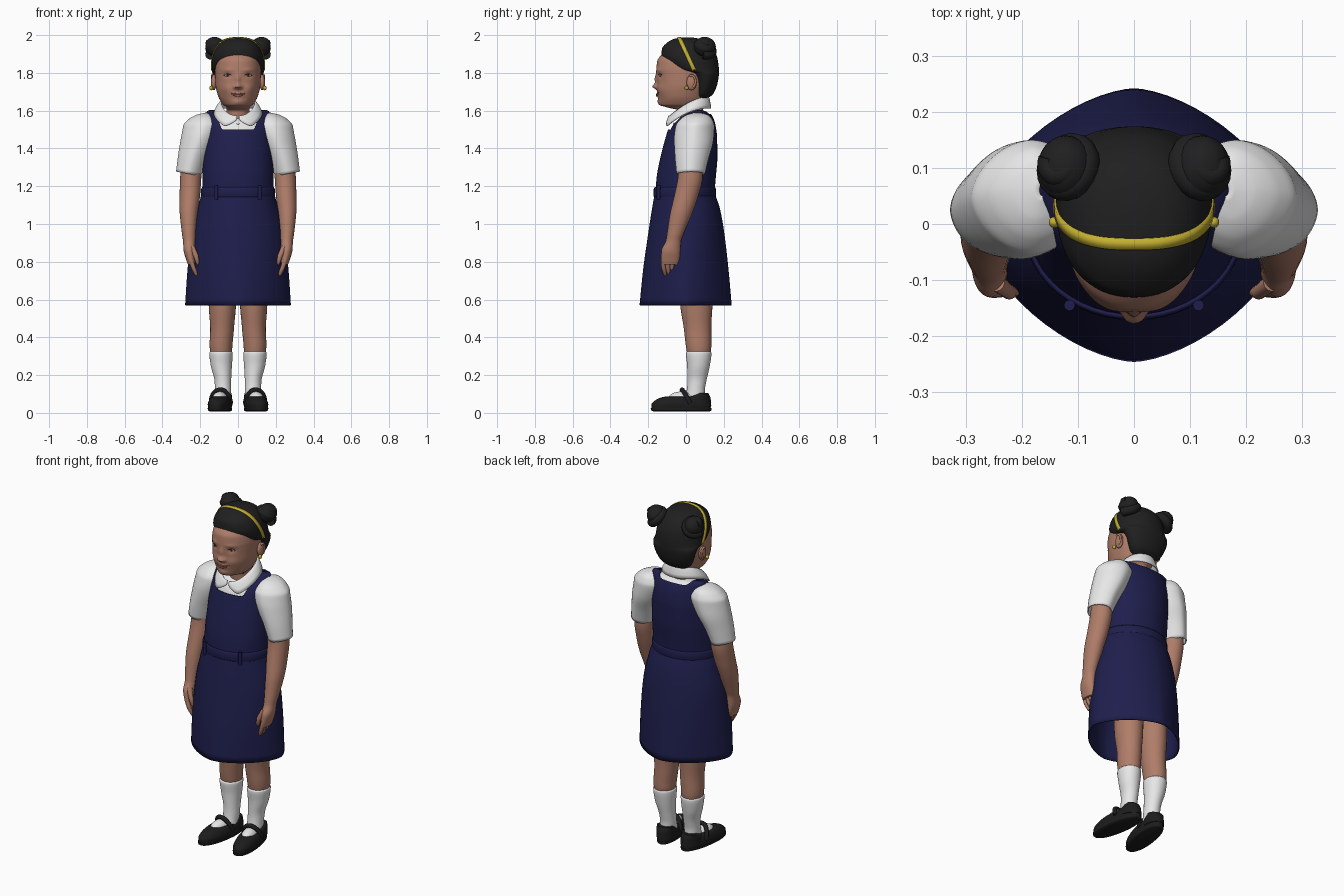
import bpy, bmesh, math
from mathutils import Vector, Matrix
from mathutils.bvhtree import BVHTree

default_cube = bpy.data.objects.get("Cube")
if default_cube:
    bpy.data.objects.remove(default_cube, do_unlink=True)


def material(name, *colour):
    mat = bpy.data.materials.new(name)
    mat.use_nodes = True
    mat.diffuse_color = (*colour, 1)
    for node in mat.node_tree.nodes:
        if node.type == 'BSDF_PRINCIPLED':
            node.inputs["Base Color"].default_value = (*colour, 1)
            node.inputs["Roughness"].default_value = .8
    return mat


skin = material("brown skin", .43, .205, .142)
hair_black = material("black hair", .014, .014, .014)
navy = material("navy cloth", .013, .013, .073)
white = material("white cloth", .8, .8, .8)
gold = material("gold", .55, .43, .03)
shoe_black = material("black leather", .012, .012, .013)
lip = material("muted lip", .31, .13, .1)
eye_white = material("eye white", .42, .34, .29)
iris_brown = material("dark iris", .05, .025, .02)


def finish(name, verts, faces, mat, cloth=0, mirror=False):
    """Make an object, optionally thickened inwards and mirrored across x."""
    mesh = bpy.data.meshes.new(name)
    mesh.from_pydata([tuple(v) for v in verts], [], faces)
    mesh.materials.append(mat)
    obj = bpy.data.objects.new(name, mesh)
    bpy.context.collection.objects.link(obj)
    if cloth:
        solid = obj.modifiers.new("thickness", 'SOLIDIFY')
        solid.thickness, solid.offset = cloth, -1
    if mirror:
        obj.modifiers.new("mirror", 'MIRROR')
    return obj


def grid_faces(rows, cols, closed=True):
    faces = []
    for i in range(rows - 1):
        for j in range(cols if closed else cols - 1):
            k = (j + 1) % cols
            faces.append((i * cols + j, i * cols + k, (i + 1) * cols + k, (i + 1) * cols + j))
    return faces


def ring_at(rings, z):
    """Smoothly interpolate (half width, front, back, centre x) at height z."""
    last = len(rings) - 2
    i = max(j for j in range(last + 1) if j == 0 or rings[j][0] <= z)
    a, b = rings[i], rings[i + 1]
    h = b[0] - a[0]
    t = min(1, max(0, (z - a[0]) / h))
    result = []
    for k in range(1, len(a)):
        def slope(j):
            return (rings[j + 1][k] - rings[j][k]) / (rings[j + 1][0] - rings[j][0])

        def blend(p, q):
            return 0 if p * q <= 0 else 2 * p * q / (p + q)
        s = slope(i)
        m0 = blend(slope(i - 1), s) if i > 0 else s
        m1 = blend(s, slope(i + 1)) if i < last else s
        u = 1 - t
        result.append(a[k] * (1 + 2 * t) * u * u + b[k] * t * t * (3 - 2 * t)
                      + h * (m0 * t * u * u - m1 * t * t * u))
    return result


def signed_power(v, e):
    return math.copysign(abs(v) ** e, v)


def loft(name, rings, mat, n=48, steps=5, power=(2, 2), top=None, cloth=0, mirror=False):
    """Stack rounded rings (z, half width, front y, back y[, centre x])."""
    rings = [tuple(r) if len(r) == 5 else (*r, 0) for r in rings]
    rows = steps * (len(rings) - 1) + 1
    low, high = rings[0][0], rings[-1][0]
    verts = []
    for r in range(rows):
        i = min(r // steps, len(rings) - 2)
        level = rings[i][0] + (r / steps - i) * (rings[i + 1][0] - rings[i][0])
        for j in range(n):
            c, s = math.cos(math.tau * j / n), math.sin(math.tau * j / n)
            z = level
            if top:
                z = low + (top(abs(c), s < 0) - low) * (1 - (1 - r / (rows - 1)) ** 2)
            e = 2 / (power[0] + (power[1] - power[0]) * (z - low) / (high - low))
            rx, front, back, cx = ring_at(rings, z)
            verts.append((cx + rx * signed_power(c, e),
                          (front + back) / 2 + (back - front) / 2 * signed_power(s, e), z))
    faces = grid_faces(rows, n)
    if not cloth:
        faces += [tuple(reversed(range(n))), tuple(range((rows - 1) * n, rows * n))]
    return finish(name, verts, faces, mat, cloth, mirror)


def tube(name, points, radii, mat, mirror=False, n=12):
    """Round tube through points, with a frame carried along the path."""
    points = [Vector(p) for p in points]
    verts, turn, old = [], None, Vector((0, 0, 1))
    for i, p in enumerate(points):
        way = (points[min(i + 1, len(points) - 1)] - points[max(i - 1, 0)]).normalized()
        step = old.rotation_difference(way)
        turn, old = (step @ turn if turn else step), way
        r = radii[i] if isinstance(radii, (list, tuple)) else radii
        for j in range(n):
            a = math.tau * j / n
            verts.append(p + turn @ Vector((r * math.cos(a), r * math.sin(a), 0)))
    end = len(verts)
    faces = grid_faces(len(points), n) + [tuple(reversed(range(n))), tuple(range(end - n, end))]
    return finish(name, verts, faces, mat, mirror=mirror)


def ball(name, centre, size, mat, mirror=False):
    bm = bmesh.new()
    bmesh.ops.create_uvsphere(bm, u_segments=24, v_segments=16, radius=1)
    obj = finish(name, [], [], mat, mirror=mirror)
    bm.to_mesh(obj.data)
    bm.free()
    obj.data.transform(Matrix.Translation(centre) @ Matrix.Diagonal((*size, 1)))
    return obj


def surface(obj):
    return BVHTree.FromPolygons([v.co for v in obj.data.vertices],
                                [tuple(p.vertices) for p in obj.data.polygons])


def on_front(tree, x, z):
    return tree.ray_cast(Vector((x, -1, z)), Vector((0, 1, 0)))[0]


# Head and neck, with the face shaped by soft bumps
head = loft("head", [
    (1.54, .06, -.03, .09), (1.6, .06, -.035, .09), (1.616, .06, -.095, .09),
    (1.632, .08, -.14, .1), (1.68, .106, -.148, .11), (1.74, .119, -.152, .13),
    (1.81, .121, -.157, .14), (1.86, .115, -.153, .14), (1.9, .095, -.126, .12),
    (1.94, .06, -.07, .08)], skin, n=128, steps=8, power=(2, 2.25))
bumps = [(0, 1.728, .015, .015, .026), (0, 1.765, .012, .025, .012), (.017, 1.725, .01, .009, .012),
         (.06, 1.715, .03, .028, .008), (0, 1.684, .032, .013, .007), (0, 1.645, .028, .015, .007),
         (.055, 1.787, .02, .012, -.008), (.055, 1.815, .03, .009, .004)]
for v in head.data.vertices:
    if v.co.y < -.04:
        v.co.y -= sum(amount * math.exp(-((abs(v.co.x) - x) / w) ** 2 - ((v.co.z - z) / h) ** 2)
                      for x, z, w, h, amount in bumps)
face = surface(head)

ball("eyes", on_front(face, .055, 1.787), (.017, .004, .0065), eye_white, True)
ball("irises", on_front(face, .055, 1.787) - Vector((0, .002, 0)), (.006, .0035, .0055), iris_brown, True)
across = [i / 6 for i in range(-6, 7)]
tube("eyelids", [on_front(face, .055 + .02 * t, 1.794 - .007 * t * t) for t in across],
     [.0022 - .0015 * t * t for t in across], iris_brown, True)
for part, z, r in (("upper_lip", 1.688, .0035), ("lower_lip", 1.68, .005)):
    tube(part, [on_front(face, .045 * t, z + (1.698 - z) * t * t) for t in across],
         [r * (1.1 - t * t) for t in across], lip)
ball("ears", (.128, .03, 1.75), (.015, .027, .042), skin, True)
tube("ear_rims", [(.138, .03 + .02 * math.sin(a), 1.755 + .032 * math.cos(a))
                  for a in (math.pi * i / 10 - .6 for i in range(12))], .006, skin, True)
ball("earrings", (.142, .003, 1.72), (.01, .01, .012), gold, True)

# Hair cap, coiled buns and headband
hair = loft("hair", [
    (1.662, .06, .05, .11), (1.69, .095, .04, .145), (1.75, .123, .04, .168),
    (1.795, .135, .02, .174), (1.82, .139, -.075, .174), (1.85, .139, -.112, .171),
    (1.89, .134, -.131, .163), (1.93, .119, -.126, .143), (1.96, .096, -.1, .115),
    (1.98, .062, -.064, .075), (1.988, .02, -.02, .03)], hair_black, n=64, power=(2, 2.25))
bun = Vector((.122, .1, 1.938))
lean = Vector((0, 0, 1)).rotation_difference(Vector((.5, .3, .8)))
ball("bun_cores", bun, (.05, .058, .052), hair_black, True)
coil = [i / 40 for i in range(41)]
tube("bun_coils", [bun + lean @ Vector(((.044 - .03 * t) * math.cos(13 * t),
                                        (.048 - .03 * t) * math.sin(13 * t), .058 * t - .022))
                   for t in coil], [.026 - .006 * t for t in coil], hair_black, True)
cap = surface(hair)
band_up = Vector((0, -.075, .165)).normalized()
band_side = Vector((0, band_up.z, -band_up.y))
band = []
for i in range(41):
    a = math.pi * i / 40
    out = Vector((math.cos(a), 0, 0)) + band_up * math.sin(a)
    for side in (-.01, .01):
        band.append(cap.ray_cast(Vector((0, .045, 1.81)) + band_side * side, out)[0] + out * .004)
finish("headband", band, grid_faces(41, 2, False), gold, cloth=.007)

# Pinafore bodice with scooped neckline, and the shirt beneath it
torso = [(1.15, .188, -.163, .15), (1.25, .188, -.155, .158), (1.35, .185, -.136, .166),
         (1.45, .182, -.11, .165), (1.52, .179, -.087, .157), (1.56, .176, -.055, .145),
         (1.585, .17, -.01, .13), (1.598, .162, .03, .11), (1.604, .15, .06, .08)]


def neckline(u, is_front):
    t = min(1, max(0, (u - .45) / .27))
    base = 1.5 if is_front else 1.582
    return base + (torso[-1][0] - base) * t * t * (3 - 2 * t)


loft("bodice", torso, navy, n=96, top=neckline, cloth=.006)
shirt = loft("shirt", [(z - .01, w - .01, f + .01, b - .01) for z, w, f, b in torso[1:-1]], white)
ball("shirt_button", on_front(surface(shirt), 0, 1.53), (.007, .004, .007), white)

# Folded collar, open at the front with two points
collar, columns = [], 61
for row in range(5):
    for j in range(columns):
        a = .06 + (math.tau - .12) * j / (columns - 1)
        lift, side = (1 - math.cos(a)) / 2, math.sin(a) ** 2
        inner = Vector((.086 * math.sin(a), .015 - .1 * math.cos(a), 1.568 + .105 * lift + .018 * side))
        outer = Vector((.125 * math.sin(a), .004 - .124 * math.cos(a), 1.497 + .115 * lift + .03 * side))
        drop = row / 4 * (.15 + .85 * min(1, min(a, math.tau - a) / .6))
        point = inner.lerp(outer, drop)
        point.z += .008 * math.sin(math.pi * row / 4)
        collar.append(point)
finish("collar", collar, grid_faces(5, columns, False), white, cloth=.006)

# Skirt, belt and under-shorts
loft("skirt", [(.57, .28, -.246, .242), (.75, .268, -.228, .226), (.95, .246, -.2, .203),
               (1.08, .215, -.18, .18), (1.16, .192, -.166, .153)], navy, n=64,
     power=(1.6, 2), cloth=.006)
loft("belt", [(1.14, .191, -.167, .154), (1.15, .196, -.172, .158), (1.185, .195, -.171, .158),
              (1.195, .19, -.166, .154)], navy, steps=2, cloth=.006)
tube("belt_loops", [(.115, -.145, 1.13), (.115, -.145, 1.205)], .01, navy, True)
loft("shorts", [(.7, .14, -.04, .14), (.8, .17, -.1, .16), (1.15, .17, -.13, .13)], navy)

# Sloping sleeves with hems lifted at the outside
sleeves = loft("sleeves", [
    (1.265, .066, -.05, .1, .262), (1.35, .078, -.058, .12, .24), (1.45, .1, -.063, .146, .203),
    (1.52, .108, -.054, .15, .182), (1.555, .083, -.03, .138, .178), (1.578, .045, .005, .115, .175),
    (1.59, .004, .05, .07, .165)], white, power=(1.75, 1.75), cloth=.006, mirror=True)
for v in sleeves.data.vertices:
    v.co.z += (v.co.x - .26) * max(0, 1.45 - v.co.z)

# Arms and hands
loft("arms", [
    (.785, .018, -.128, -.042, .247), (.81, .024, -.132, -.034, .25), (.86, .031, -.13, -.03, .257),
    (.91, .033, -.107, -.026, .258), (.95, .037, -.1, -.012, .26), (1.05, .047, -.085, .03, .261),
    (1.15, .054, -.062, .065, .255), (1.25, .056, -.042, .088, .25), (1.4, .05, -.03, .09, .235)],
    skin, n=32, mirror=True)
for i, finger in enumerate(("index", "middle", "ring", "little")):
    y, tip = -.119 + .023 * i, .726 + .007 * abs(i - 1)
    tube(finger + "_fingers", [(.218, y + .01, tip - .008), (.221, y + .009, tip), (.237, y, .77),
                               (.25, y, .815)], [.004, .01, .012, .013], skin, True)
tube("thumbs", [(.213, -.118, .785), (.214, -.12, .795), (.222, -.122, .83), (.245, -.105, .88)],
     [.004, .01, .013, .016], skin, True)

# Legs and socks
loft("legs", [(.28, .05, .015, .12, .09), (.35, .06, 0, .134, .09), (.45, .063, -.012, .134, .084),
              (.57, .072, -.03, .14, .083), (.8, .075, -.04, .145, .083)], skin, n=32, mirror=True)
loft("socks", [(.05, .042, -.02, .1, .08), (.12, .043, .004, .1, .079), (.17, .044, .008, .108, .08),
               (.25, .056, .006, .126, .088), (.318, .062, -.001, .135, .09),
               (.325, .057, .004, .13, .09)], white, n=32, mirror=True)

# Strap shoes, toes turned outwards
arch = [math.pi * i / 14 for i in range(15)]
feet = [
    loft("soles", [(.008, .048, -.175, .128, .08), (.014, .058, -.188, .135, .08),
                   (.026, .059, -.19, .135, .08)], shoe_black, power=(2.2, 2.2), mirror=True),
    loft("shoes", [(.02, .056, -.184, .131, .08), (.045, .059, -.185, .132, .08),
                   (.065, .055, -.168, .132, .08), (.08, .048, -.138, .13, .08),
                   (.088, .034, -.105, .12, .08)], shoe_black, power=(2.3, 2.1), mirror=True),
    loft("shoe_heels", [(.04, .054, -.03, .134, .08), (.08, .051, -.005, .13, .08),
                        (.105, .045, .055, .117, .08)], shoe_black, mirror=True),
    ball("sock_feet", (.08, -.025, .07), (.04, .075, .043), white, True),
    tube("shoe_straps", [(.08 + .053 * math.cos(a), .012 - .034 * math.sin(a), .05 + .073 * math.sin(a))
                         for a in arch], .012, shoe_black, True),
    ball("strap_buckles", (.128, -.005, .088), (.006, .01, .01), shoe_black, True)]
heel = Matrix.Translation((.08, .08, 0))
for part in feet:
    part.data.transform(heel @ Matrix.Rotation(.15, 4, 'Z') @ heel.inverted())

# Smooth shading with crisp hems and rims
bpy.ops.object.select_all(action='DESELECT')
for obj in bpy.context.collection.objects:
    if obj.type == 'MESH':
        obj.select_set(True)
        bpy.context.view_layer.objects.active = obj
bpy.ops.object.shade_smooth_by_angle(angle=math.radians(55))
